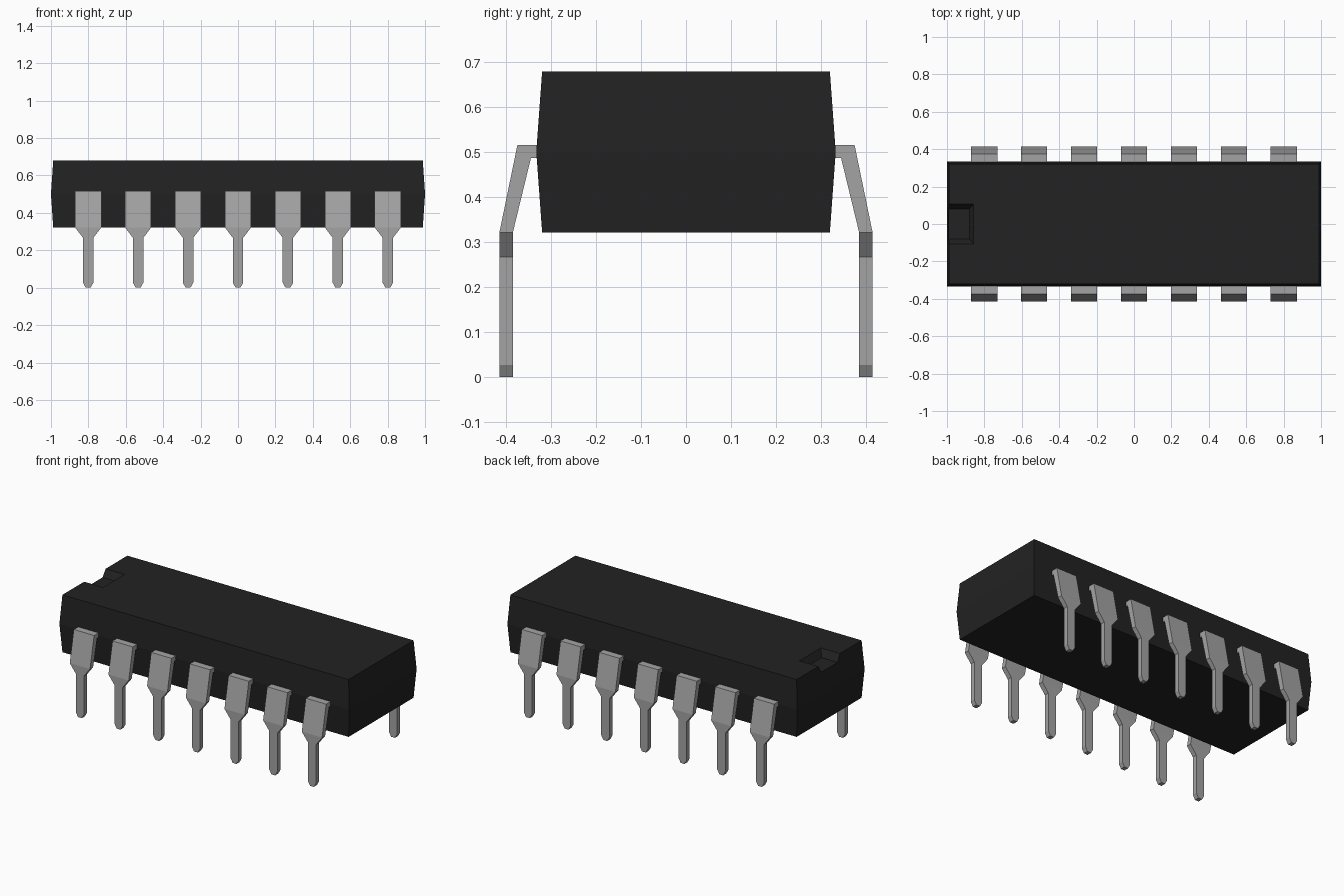
import bpy, bmesh, math

cube = bpy.data.objects.get("Cube")
if cube:
    bpy.data.objects.remove(cube, do_unlink=True)


def make_material(name, color):
    mat = bpy.data.materials.new(name)
    mat.use_nodes = True
    mat.diffuse_color = color
    bsdf = mat.node_tree.nodes["Principled BSDF"]
    bsdf.inputs["Base Color"].default_value = color
    return mat


def loft(name, rings, mat):
    """Closed flat-faced mesh through a list of four-point rings."""
    bm = bmesh.new()
    loops = [[bm.verts.new(p) for p in ring] for ring in rings]
    for a, b in zip(loops, loops[1:]):
        for i in range(4):
            j = (i + 1) % 4
            bm.faces.new((a[i], a[j], b[j], b[i]))
    bm.faces.new(loops[0])
    bm.faces.new(loops[-1])
    bmesh.ops.recalc_face_normals(bm, faces=bm.faces)
    mesh = bpy.data.meshes.new(name)
    bm.to_mesh(mesh)
    bm.free()
    mesh.materials.append(mat)
    obj = bpy.data.objects.new(name, mesh)
    bpy.context.collection.objects.link(obj)
    return obj


def rectangle(x0, x1, y, z):
    return [(x0, -y, z), (x1, -y, z), (x1, y, z), (x0, y, z)]


black = make_material("black plastic", (0.016, 0.016, 0.016, 1))
grey = make_material("grey metal", (0.37, 0.37, 0.37, 1))

# Body: block widening to a parting line at mid height
TOP = 0.68
body = loft("body", [rectangle(-0.988, 0.988, 0.32, 0.322),
                     rectangle(-1, 1, 0.333, 0.501),
                     rectangle(-0.988, 0.988, 0.32, TOP)], black)

# Orientation notch: tapered pocket open at one end
cutter = loft("notch_cutter", [rectangle(-1.1, -0.88, 0.08, TOP - 0.045),
                               rectangle(-1.1, -0.857, 0.106, TOP),
                               rectangle(-1.1, -0.857, 0.106, TOP + 0.1)], black)
cutter.hide_render = True
cut = body.modifiers.new("notch", "BOOLEAN")
cut.operation = "DIFFERENCE"
cut.solver = "EXACT"
cut.object = cutter
bpy.context.view_layer.objects.active = body
bpy.ops.object.modifier_apply(modifier=cut.name)
bpy.data.objects.remove(cutter, do_unlink=True)

# Lead: bent strip; each row is outer y, outer z, inner y, inner z, half width
WIDE, NARROW, TIP = 0.07, 0.028, 0.013
sections = [(0.32, 0.516, 0.32, 0.487, WIDE),
            (0.375, 0.516, 0.345, 0.487, WIDE),
            (0.415, 0.322, 0.385, 0.322, WIDE),
            (0.415, 0.267, 0.385, 0.267, NARROW),
            (0.415, 0.027, 0.385, 0.027, NARROW),
            (0.415, 0, 0.385, 0, TIP)]
rings = [[(-w, -yo, zo), (w, -yo, zo), (w, -yi, zi), (-w, -yi, zi)]
         for yo, zo, yi, zi, w in sections]
master = loft("front_lead_1", rings, grey)

# Seven leads on each long side
COUNT, PITCH = 7, 0.267
for side, turn in (("front", 0), ("back", math.pi)):
    for i in range(COUNT):
        if side == "front" and i == 0:
            lead = master
        else:
            lead = bpy.data.objects.new(f"{side}_lead_{i + 1}", master.data)
            bpy.context.collection.objects.link(lead)
        lead.location.x = (i - (COUNT - 1) / 2) * PITCH
        lead.rotation_euler.z = turn
